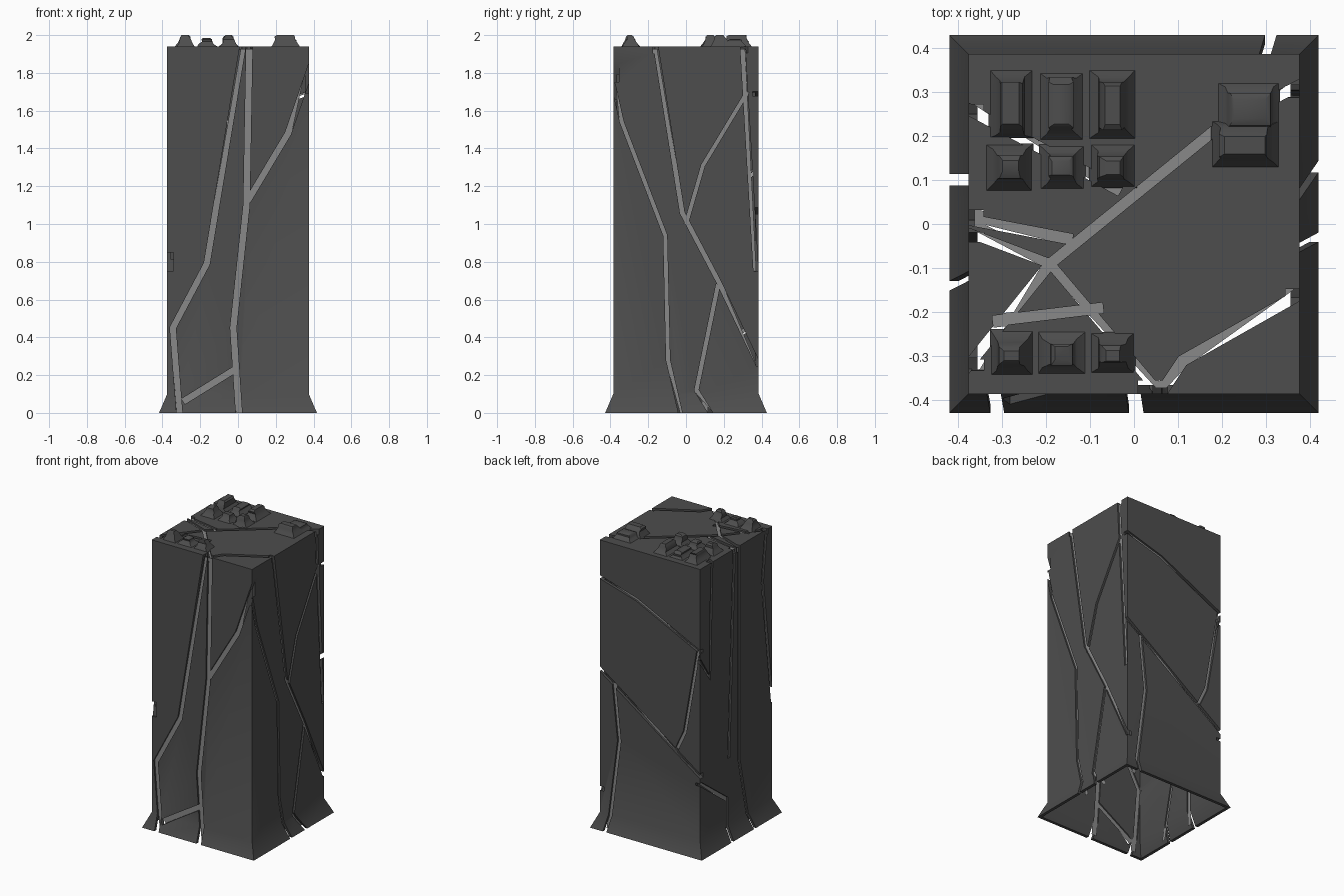
import bpy, bmesh, math, random
from mathutils import Vector

if "Cube" in bpy.data.objects:
    bpy.data.objects.remove(bpy.data.objects["Cube"])

random.seed(3)
HX, HY, TOP = 0.375, 0.385, 1.94


def material(name, g):
    m = bpy.data.materials.new(name)
    m.diffuse_color = (g, g, g, 1)
    m.use_nodes = True
    m.node_tree.nodes["Principled BSDF"].inputs["Base Color"].default_value = m.diffuse_color
    return m


STONE, SEAM = material("dark_stone", 0.075), material("pale_seam", 0.25)


def make_object(name, verts, faces, mat=None):
    me = bpy.data.meshes.new(name)
    me.from_pydata([tuple(v) for v in verts], [], faces)
    bm = bmesh.new()
    bm.from_mesh(me)
    bmesh.ops.recalc_face_normals(bm, faces=bm.faces)
    bm.to_mesh(me)
    bm.free()
    ob = bpy.data.objects.new(name, me)
    bpy.context.collection.objects.link(ob)
    if mat:
        me.materials.append(mat)
    return ob


def lofted(name, rings, mat=None):
    """Skin a list of equal rings and cap both ends."""
    n = len(rings[0])
    verts = [v for r in rings for v in r]
    faces = [(k*n + i, k*n + (i+1) % n, (k+1)*n + (i+1) % n, (k+1)*n + i)
             for k in range(len(rings)-1) for i in range(n)]
    faces += [tuple(range(n)), tuple(range(len(verts)-n, len(verts)))]
    return make_object(name, verts, faces, mat)


def rect(hx, hy, z, cx=0, cy=0):
    return [(cx+sx*hx, cy+sy*hy, z) for sx, sy in ((-1, -1), (1, -1), (1, 1), (-1, 1))]


# Hollow pillar shell with flared foot, open underneath
t, flare = 0.02, 0.043
pillar = lofted("pillar_shell", [
    rect(HX-t, HY-t, TOP-t), rect(HX-t, HY-t, 0.1), rect(HX+flare-t, HY+flare-t, 0),
    rect(HX+flare, HY+flare, 0), rect(HX, HY, 0.1), rect(HX, HY, TOP)], STONE)

# Each side maps (u, v, outward offset) to space
SIDES = {
    "front": lambda u, v, d: (u, -HY-d, v),
    "back": lambda u, v, d: (u, HY+d, v),
    "right": lambda u, v, d: (HX+d, u, v),
    "left": lambda u, v, d: (-HX-d, u, v),
    "top": lambda u, v, d: (u, v, TOP+d),
}

# Crack corner points on each side
CRACKS = {
    "front": [[(.025, TOP), (-.165, .79), (-.345, .45), (-.31, 0)],
              [(.06, TOP), (.045, 1.1), (-.025, .45), (.005, 0)],
              [(.05, 1.12), (.265, 1.48), (HX, 1.8)],
              [(-.29, .06), (0, .24)]],
    "right": [[(-.16, TOP), (-.02, 1.06), (.17, .7), (HY, .25)],
              [(-HY, 1.74), (-.34, 1.54), (-.11, .94), (-.095, .28), (-.03, 0)],
              [(0, 1), (.09, 1.31), (.325, 1.7)],
              [(.3, TOP), (.37, .75)],
              [(.17, .68), (.055, .12), (.13, 0)]],
    "back": [[(HX, 1.69), (.1, 1.61), (-HX, 1.38)],
             [(HX, 1.07), (-HX, .54)],
             [(-.36, 1.38), (-.26, .81), (-.2, .68)],
             [(.27, 1), (.23, .62), (.31, 0)]],
    "left": [[(.26, TOP), (.28, 1.17), (HY, 1.32)],
             [(.02, TOP), (.08, .55)],
             [(-.03, TOP), (-.03, .5), (-.14, 0)],
             [(-.32, TOP), (-.28, 1.6), (-HY, .75)],
             [(HY, .49), (.1, .28), (.1, 0)]],
    "top": [[(HX, .315), (.18, .21), (-.19, -.09), (-HX, -.32)],
            [(-HX, .26), (-.03, .075)],
            [(-HX, .01), (-.14, -.035)],
            [(-HX, -.02), (-.19, -.09), (.06, -HY)],
            [(HX, -.16), (.11, -.31), (.06, -HY)],
            [(-.07, -.19), (-.32, -.22)]],
}


def ribbon(pts, width):
    """Left and right mitred outlines of a flat band along a path."""
    p = [Vector(q) for q in pts]
    left, right = [], []
    for i, q in enumerate(p):
        a = (q - p[i-1]).normalized() if i else (p[1]-q).normalized()
        b = (p[i+1] - q).normalized() if i < len(p)-1 else a
        d = (a + b).normalized()
        off = Vector((-d.y, d.x)) * width / 2 / max(d.dot(a), 0.5)
        left.append(q + off)
        right.append(q - off)
    return left, right


def overrun(pts, hu, vlo, vhi):
    """Push ends that lie on a border past it, so the cut runs off the edge."""
    p = [Vector(q) for q in pts]
    for e, n in ((0, 1), (-1, -2)):
        q = p[e]
        if abs(q.x) >= hu or q.y <= vlo or q.y >= vhi:
            p[e] = q + (q - p[n]).normalized() * 0.05
    return p


def clamp(x, lo, hi):
    return max(lo, min(hi, x))


cutters = []
for side, paths in CRACKS.items():
    place = SIDES[side]
    hu = HY if side in ("left", "right") else HX
    lo, hi = (-HY, HY) if side == "top" else (0, TOP)
    for path in paths:
        w = random.uniform(.03, .036) if side == "front" else random.uniform(.02, .027)
        pts = overrun(path, hu, lo, hi)
        # Slot cutter through the shell
        le, ri = ribbon(pts, w)
        e = len(cutters) * 0.0003
        rings = [[place(*a, -.03-e), place(*b, -.03-e), place(*b, .08+e), place(*a, .08+e)]
                 for a, b in zip(le, ri)]
        cutters.append(lofted("crack_cutter", rings))
        # Pale strip lying at the bottom of the slot
        le, ri = ribbon(pts, w + 0.006)
        g = 0.013
        vlo = lo + g if side == "top" else lo
        verts = [place(clamp(q.x, g-hu, hu-g), clamp(q.y, vlo, hi-g), -0.012)
                 for pair in zip(le, ri) for q in pair]
        faces = [(2*k, 2*k+1, 2*k+3, 2*k+2) for k in range(len(pts)-1)]
        make_object(f"{side}_crack_floor", verts, faces, SEAM)

# Cut all cracks, then drop the cutters
for c in cutters:
    c.hide_render = True
    m = pillar.modifiers.new("crack", "BOOLEAN")
    m.operation, m.solver, m.object = "DIFFERENCE", "EXACT", c
bpy.context.view_layer.update()
cut = bpy.data.meshes.new_from_object(pillar.evaluated_get(bpy.context.evaluated_depsgraph_get()))
pillar.modifiers.clear()
pillar.data = cut
for c in cutters:
    bpy.data.objects.remove(c)


def lump(x, y, hx, hy, h):
    """Worn stump with a flat crown and a spreading foot."""
    rings = []
    for grow, f in ((.032, -.1), (.014, .3), (.006, .6), (.003, .85), (-.006, 1)):
        j = lambda: random.uniform(-.004, .004)
        rings.append(rect(hx+grow+j(), hy+grow+j(), TOP+h*f, x+j(), y+j()))
    return lofted("top_lump", rings, STONE)


# Three rows of three lumps, the middle ones lower, and a large double one
lumps = [lump(.25, .18, .048, .026, .06), lump(.26, .26, .04, .03, .04)]
for y, hy in ((.27, .05), (.13, .022), (-.295, .018)):
    for i in (-1, 0, 1):
        lumps.append(lump(-.165 + .115*i, y, .022, hy, .06 if i else .044))

# Smooth shading with crisp corners
bpy.ops.object.select_all(action="DESELECT")
for ob in [pillar] + lumps:
    ob.select_set(True)
bpy.context.view_layer.objects.active = pillar
bpy.ops.object.shade_smooth_by_angle(angle=math.radians(35))
